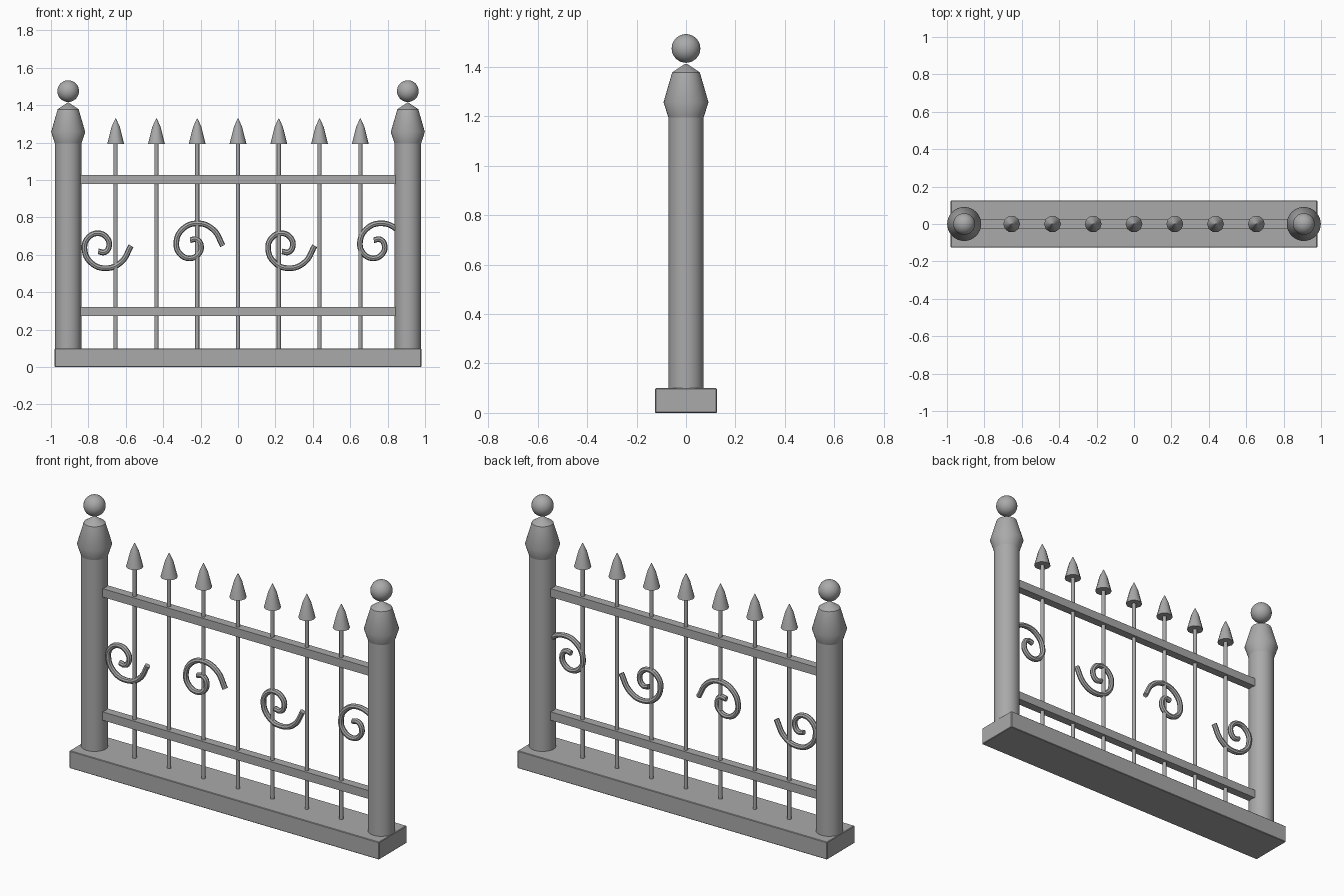
import bpy, bmesh, math

cube = bpy.data.objects.get("Cube")
if cube:
    bpy.data.objects.remove(cube, do_unlink=True)

grey = bpy.data.materials.new("plain grey")
grey.use_nodes = True
colour = (0.4, 0.4, 0.4, 1)
grey.diffuse_color = colour
grey.node_tree.nodes["Principled BSDF"].inputs["Base Color"].default_value = colour


def finish(obj, smooth=True):
    obj.data.materials.append(grey)
    if smooth:
        bpy.ops.object.select_all(action='DESELECT')
        obj.select_set(True)
        bpy.context.view_layer.objects.active = obj
        bpy.ops.object.shade_smooth_by_angle(angle=math.radians(35))
    return obj


def from_bmesh(name, bm, smooth):
    bmesh.ops.recalc_face_normals(bm, faces=bm.faces)
    mesh = bpy.data.meshes.new(name)
    bm.to_mesh(mesh)
    bm.free()
    obj = bpy.data.objects.new(name, mesh)
    bpy.context.collection.objects.link(obj)
    return finish(obj, smooth)


def box(name, size, z, bevel=0.0):
    bm = bmesh.new()
    bmesh.ops.create_cube(bm, size=1)
    bmesh.ops.scale(bm, vec=size, verts=bm.verts)
    bmesh.ops.translate(bm, vec=(0, 0, z), verts=bm.verts)
    if bevel:
        bmesh.ops.bevel(bm, geom=bm.edges[:], offset=bevel, segments=1, affect='EDGES')
    return from_bmesh(name, bm, False)


def lathe(name, profile, x, sides, smooth=True):
    """Stack rings of (radius, height) and cap both ends."""
    bm = bmesh.new()
    rings = []
    for r, z in profile:
        rings.append([bm.verts.new((x + r * math.cos(math.tau * i / sides),
                                    r * math.sin(math.tau * i / sides), z))
                      for i in range(sides)])
    for low, high in zip(rings, rings[1:]):
        for i in range(sides):
            j = (i + 1) % sides
            bm.faces.new((low[i], low[j], high[j], high[i]))
    bm.faces.new(rings[0][::-1])
    bm.faces.new(rings[-1])
    return from_bmesh(name, bm, smooth)


# Plinth and two rails
box("base", (1.96, 0.25, 0.1), 0.05, 0.003)
box("lower_rail", (1.72, 0.048, 0.048), 0.297)
box("upper_rail", (1.72, 0.048, 0.048), 1.002)

# Posts with flared caps and ball finials
for side, x in (("right", -0.908), ("left", 0.908)):
    lathe(side + "_post", [(0.071, 0.09), (0.071, 1.22)], x, 32)
    lathe(side + "_post_cap", [(0.071, 1.195), (0.091, 1.257), (0.056, 1.378),
                               (0.004, 1.413)], x, 32)
    bpy.ops.mesh.primitive_uv_sphere_add(segments=32, ring_count=16, radius=0.058,
                                         location=(x, 0, 1.475))
    ball = bpy.context.object
    ball.name = side + "_post_ball"
    finish(ball)

# Upright bars with spear heads
for i in range(7):
    x = (i - 3) * 0.218
    lathe(f"bar_{i + 1}", [(0.011, 0.09), (0.011, 1.2)], x, 12)
    lathe(f"spear_head_{i + 1}", [(0.045, 1.193), (0.022, 1.284), (0.002, 1.328)], x, 10)

# Scrolls: one spiral, alternately flipped; the last one runs into the post
spiral = [(0, 0), (-.052, -.087), (-.134, -.12), (-.214, -.09), (-.249, -.016),
          (-.23, .042), (-.177, .067), (-.13, .044), (-.117, 0), (-.14, -.034),
          (-.175, -.03)]
for n in range(4):
    flip = 1 if n % 2 == 0 else -1
    curve = bpy.data.curves.new(f"scroll_{n + 1}", 'CURVE')
    curve.dimensions = '3D'
    curve.bevel_depth = 0.015
    curve.bevel_resolution = 2
    curve.use_fill_caps = True
    curve.resolution_u = 6
    spline = curve.splines.new('BEZIER')
    spline.bezier_points.add(len(spiral) - 1)
    for point, (px, pz) in zip(spline.bezier_points, spiral):
        point.co = (px, 0, pz * flip)
        point.handle_left_type = point.handle_right_type = 'AUTO'
    scroll = bpy.data.objects.new(f"scroll_{n + 1}", curve)
    scroll.location = (-0.572 + n * 0.491, 0, 0.648)
    bpy.context.collection.objects.link(scroll)
    bpy.ops.object.select_all(action='DESELECT')
    scroll.select_set(True)
    bpy.context.view_layer.objects.active = scroll
    bpy.ops.object.convert(target='MESH')
    finish(bpy.context.object)
